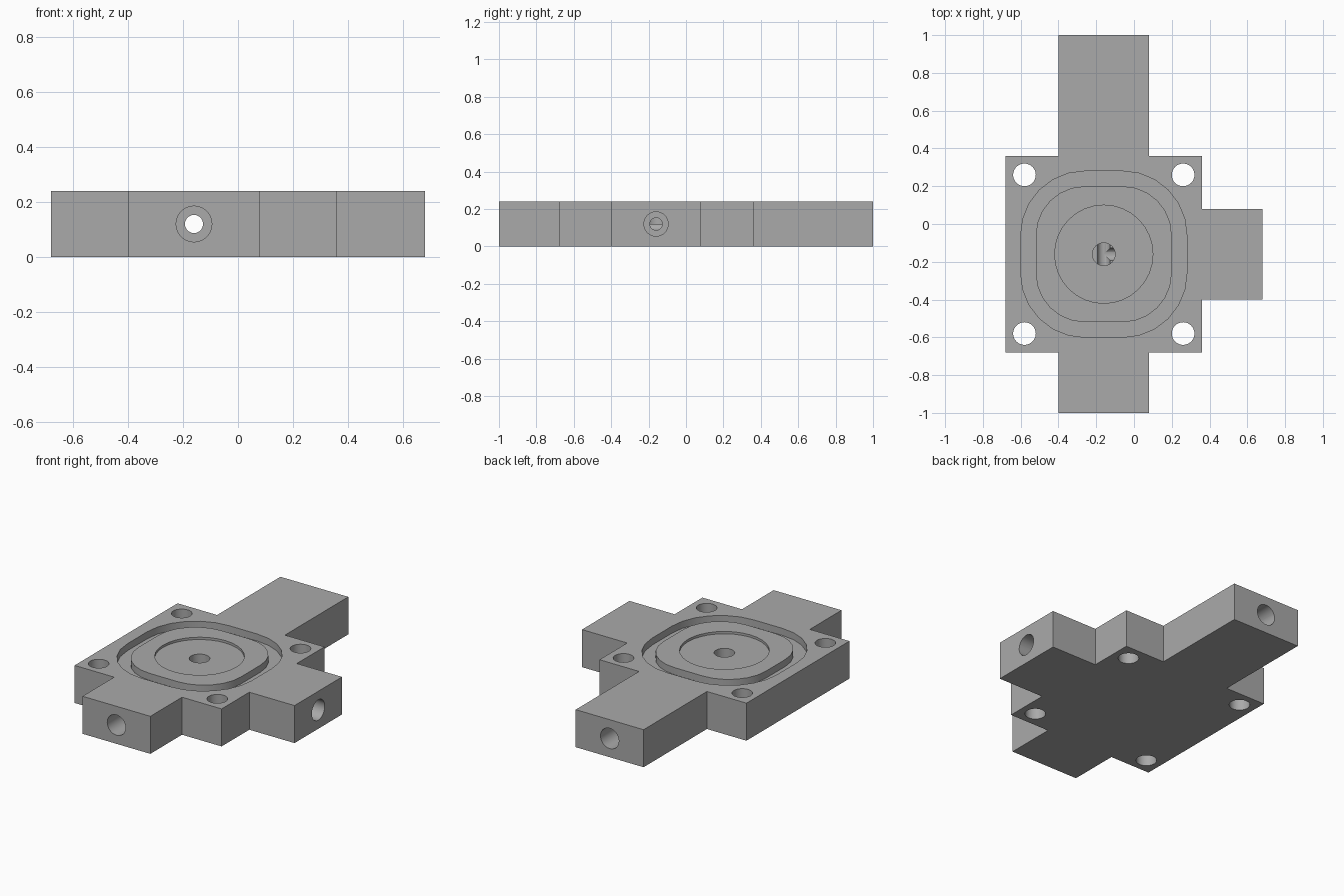
import bpy, bmesh, math
from mathutils import Matrix, Vector

cube = bpy.data.objects.get("Cube")
if cube:
    bpy.data.objects.remove(cube, do_unlink=True)

H = 0.24           # block height
C = -0.16          # plate centre in x and y
MID = H / 2        # bore axis height


def material(name, rgb):
    m = bpy.data.materials.new(name)
    m.use_nodes = True
    m.diffuse_color = (*rgb, 1)
    m.node_tree.nodes["Principled BSDF"].inputs["Base Color"].default_value = (*rgb, 1)
    return m


def prism(name, outline, z0, z1):
    """Extrude a flat outline between two heights."""
    bm = bmesh.new()
    face = bm.faces.new([bm.verts.new((x, y, z0)) for x, y in outline])
    top = bmesh.ops.extrude_face_region(bm, geom=[face])["geom"]
    verts = [g for g in top if isinstance(g, bmesh.types.BMVert)]
    bmesh.ops.translate(bm, verts=verts, vec=(0, 0, z1 - z0))
    bmesh.ops.recalc_face_normals(bm, faces=bm.faces)
    mesh = bpy.data.meshes.new(name)
    bm.to_mesh(mesh)
    bm.free()
    ob = bpy.data.objects.new(name, mesh)
    bpy.context.collection.objects.link(ob)
    return ob


def circle(r, cx=C, cy=C, n=32):
    return [(cx + r * math.cos(2 * math.pi * i / n),
             cy + r * math.sin(2 * math.pi * i / n)) for i in range(n)]


def rounded_square(half, flat, steps=6):
    """Square with wide round corners around the plate centre."""
    r, pts = half - flat, []
    for q, (sx, sy) in enumerate([(1, 1), (-1, 1), (-1, -1), (1, -1)]):
        for i in range(steps + 1):
            a = math.pi / 2 * (q + i / steps)
            pts.append((C + sx * flat + r * math.cos(a), C + sy * flat + r * math.sin(a)))
    return pts


def bore(name, r, start, end):
    """Horizontal cylinder between two points."""
    a, b = Vector(start), Vector(end)
    ob = prism(name, circle(r, 0, 0), 0, (b - a).length)
    turn = (b - a).to_track_quat("Z", "Y").to_matrix().to_4x4()
    ob.data.transform(Matrix.Translation(a) @ turn)
    return ob


def cut(target, cutter):
    mod = target.modifiers.new("cut", "BOOLEAN")
    mod.operation = "DIFFERENCE"
    mod.solver = "EXACT"
    mod.object = cutter
    bpy.context.view_layer.objects.active = target
    bpy.ops.object.modifier_apply(modifier=mod.name)
    bpy.data.objects.remove(cutter, do_unlink=True)


# Block: square plate with three arms
P, A = 0.52, 0.24
lo, hi, a0, a1 = C - P, C + P, C - A, C + A
outline = [(lo, lo), (a0, lo), (a0, -1), (a1, -1), (a1, lo), (hi, lo),
           (hi, a0), (0.68, a0), (0.68, a1), (hi, a1), (hi, hi),
           (a1, hi), (a1, 1), (a0, 1), (a0, hi), (lo, hi)]
block = prism("manifold_block", outline, 0, H)

# Seal groove around a raised island
groove = prism("groove_cutter", rounded_square(0.44, 0.1), H - 0.045, H + 0.1)
cut(groove, prism("island_keep", rounded_square(0.36, 0.1), 0, 1))
cut(block, groove)

# Shallow round recess and central port
cut(block, prism("recess_cutter", circle(0.26), H - 0.015, H + 0.1))
cut(block, prism("port_cutter", circle(0.06), MID, H + 0.1))

# Corner bolt holes
for sx in (-1, 1):
    for sy in (-1, 1):
        cut(block, prism("bolt_cutter", circle(0.06, C + sx * 0.42, C + sy * 0.42), -0.1, H + 0.1))

# Narrow channels meeting at the centre
cut(block, bore("long_channel", 0.033, (C, -1.1, MID), (C, 1.1, MID)))
cut(block, bore("side_channel", 0.033, (C, C, MID), (0.8, C, MID)))

# Wide threaded mouths at the arm ends
for d, end in (((0, -1), -1), ((0, 1), 1), ((1, 0), 0.68)):
    axis = Vector((*d, 0))
    tip = Vector((end if d[0] else C, end if d[1] else C, MID))
    cut(block, bore("mouth_cutter", 0.065, tip - axis * 0.3, tip + axis * 0.1))

block.data.materials.clear()
block.data.materials.append(material("plain grey", (0.4, 0.4, 0.4)))
for p in block.data.polygons:
    p.material_index = 0

bpy.ops.object.select_all(action="DESELECT")
block.select_set(True)
bpy.context.view_layer.objects.active = block
bpy.ops.object.shade_smooth_by_angle(angle=math.radians(30))
